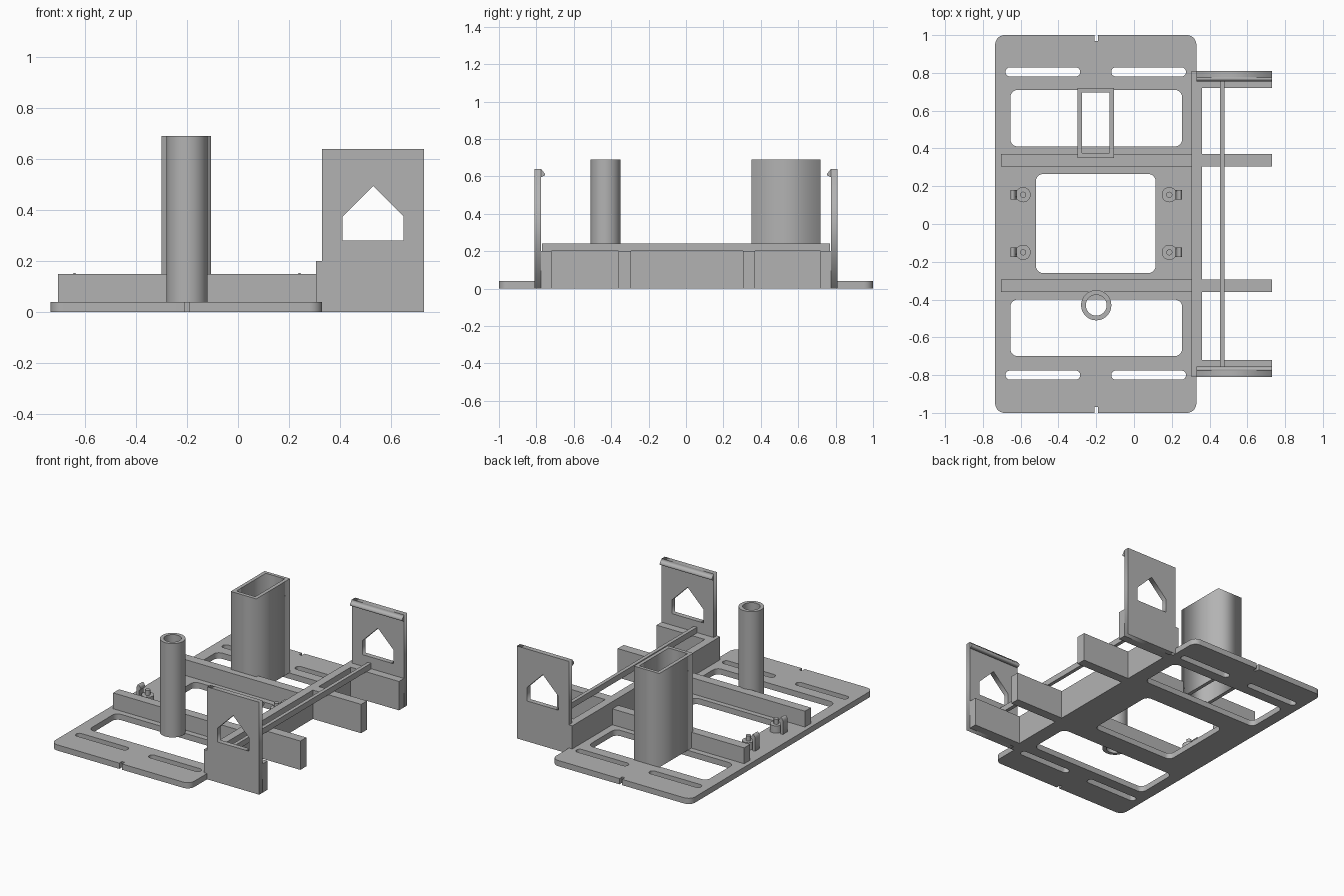
import bpy, bmesh
from math import sin, cos, pi
from mathutils import Matrix

cube = bpy.data.objects.get("Cube")
if cube:
    bpy.data.objects.remove(cube, do_unlink=True)

grey = bpy.data.materials.new("plain_grey")
grey.use_nodes = True
COLOUR = (0.45, 0.45, 0.45, 1)
grey.diffuse_color = COLOUR
grey.node_tree.nodes["Principled BSDF"].inputs["Base Color"].default_value = COLOUR


def add_object(name, mesh, smooth=False):
    mesh.materials.clear()
    mesh.materials.append(grey)
    obj = bpy.data.objects.new(name, mesh)
    bpy.context.collection.objects.link(obj)
    if smooth:
        bpy.ops.object.select_all(action="DESELECT")
        obj.select_set(True)
        bpy.context.view_layer.objects.active = obj
        bpy.ops.object.shade_smooth_by_angle(angle=pi / 6)
    return obj


def block(name, x0, x1, y0, y1, z0, z1):
    bm = bmesh.new()
    size = Matrix.Diagonal((x1 - x0, y1 - y0, z1 - z0, 1))
    move = Matrix.Translation(((x0 + x1) / 2, (y0 + y1) / 2, (z0 + z1) / 2))
    bmesh.ops.create_cube(bm, size=1, matrix=move @ size)
    mesh = bpy.data.meshes.new(name)
    bm.to_mesh(mesh)
    bm.free()
    return add_object(name, mesh)


def extrude(name, loops, low, high, turn=Matrix.Identity(4), smooth=False):
    """Fill the first loop, leave the others as holes, and extrude from low to high."""
    curve = bpy.data.curves.new(name, "CURVE")
    curve.dimensions = "2D"
    curve.fill_mode = "BOTH"
    curve.extrude = (high - low) / 2
    for loop in loops:
        spline = curve.splines.new("POLY")
        spline.points.add(len(loop) - 1)
        for point, (u, v) in zip(spline.points, loop):
            point.co = (u, v, 0, 1)
        spline.use_cyclic_u = True
    helper = bpy.data.objects.new(name + "_outline", curve)
    bpy.context.collection.objects.link(helper)
    graph = bpy.context.evaluated_depsgraph_get()
    mesh = bpy.data.meshes.new_from_object(helper.evaluated_get(graph))
    bpy.data.objects.remove(helper, do_unlink=True)
    mesh.name = name
    mesh.transform(turn @ Matrix.Translation((0, 0, (low + high) / 2)))
    bm = bmesh.new()
    bm.from_mesh(mesh)
    bmesh.ops.remove_doubles(bm, verts=bm.verts, dist=0.0001)
    bmesh.ops.recalc_face_normals(bm, faces=bm.faces)
    bm.to_mesh(mesh)
    bm.free()
    return add_object(name, mesh, smooth)


def rectangle(x0, x1, y0, y1):
    return [(x0, y0), (x1, y0), (x1, y1), (x0, y1)]


def rounded(x0, x1, y0, y1, r, steps=8):
    centres = [(x1 - r, y0 + r), (x1 - r, y1 - r), (x0 + r, y1 - r), (x0 + r, y0 + r)]
    return [(cx + r * cos(a), cy + r * sin(a))
            for i, (cx, cy) in enumerate(centres)
            for a in [(i - 1 + s / steps) * pi / 2 for s in range(steps + 1)]]


def circle(x, y, r, count=48):
    return [(x + r * cos(2 * pi * i / count), y + r * sin(2 * pi * i / count))
            for i in range(count)]


STAND_X = -0.2   # centre line of the base plate
BASE_TOP = 0.04
RIB_TOP = 0.2

# Upright planes: profile (u, v) to (x, z), or to (y, z)
TO_XZ = Matrix(((1, 0, 0, 0), (0, 0, 1, 0), (0, 1, 0, 0), (0, 0, 0, 1)))
TO_YZ = Matrix(((0, 0, 1, 0), (1, 0, 0, 0), (0, 1, 0, 0), (0, 0, 0, 1)))

# Base plate with end notches, windows and slots
outline = rounded(-0.735, 0.33, -1, 1, 0.05)
half = len(outline) // 2
notch = [(STAND_X + 0.01, 1), (STAND_X + 0.01, 0.97), (STAND_X - 0.01, 0.97), (STAND_X - 0.01, 1)]
outline = outline[:half] + notch + outline[half:] + [(2 * STAND_X - x, -y) for x, y in notch]
holes = [rounded(-0.52, 0.115, -0.26, 0.265, 0.04),
         rounded(-0.655, 0.255, 0.41, 0.71, 0.04),
         rounded(-0.655, 0.255, -0.7, -0.4, 0.04)]
for y in (-0.8, 0.805):
    for x in (-0.68, -0.12):
        holes.append(rounded(x, x + 0.395, y - 0.024, y + 0.024, 0.023))
extrude("base_plate", [outline] + holes, 0, BASE_TOP, smooth=True)

# Cross beams with the ribs in line with them
for side, y in (("front", -0.36), ("back", 0.305)):
    block(side + "_cross_beam", -0.705, 0.305, y, y + 0.065, BASE_TOP, 0.15)
    block(side + "_inner_rib", 0.36, 0.73, y, y + 0.065, 0, RIB_TOP)

# Side wall and the thin rail resting on the ribs
block("side_wall", 0.305, 0.36, -0.81, 0.81, 0, RIB_TOP)
block("top_rail", 0.455, 0.48, -0.77, 0.77, RIB_TOP, 0.24)

# End panels with house-shaped openings, hooked lips and outer ribs
house = [(0.41, 0.28), (0.65, 0.28), (0.65, 0.375), (0.53, 0.495), (0.41, 0.375)]
lip = [(0.775, 0.64), (0.755, 0.615), (0.755, 0.605), (0.775, 0.595)]
for side, s in (("front", -1), ("back", 1)):
    low, high = sorted((s * 0.775, s * 0.81))
    extrude(side + "_end_panel", [rectangle(0.33, 0.73, 0, 0.64), house], low, high, TO_XZ)
    extrude(side + "_panel_lip", [[(s * y, z) for y, z in lip]], 0.33, 0.73, TO_YZ)
    low, high = sorted((s * 0.72, s * 0.775))
    block(side + "_outer_rib", 0.36, 0.73, low, high, 0, RIB_TOP)

# Round tube and square tube
extrude("round_tube", [circle(STAND_X, -0.43, 0.08), circle(STAND_X, -0.43, 0.055)],
        BASE_TOP, 0.69, smooth=True)
extrude("square_tube", [rectangle(-0.3, -0.105, 0.35, 0.72), rectangle(-0.275, -0.13, 0.375, 0.697)],
        BASE_TOP, 0.69)

# Four mounting posts, each with a pin and a snap clip on its outer side
clip = [(0.455, BASE_TOP), (0.455, 0.135), (0.445, 0.153), (0.437, 0.153),
        (0.42, 0.125), (0.435, 0.115), (0.435, BASE_TOP)]
for s, side in ((-1, "right"), (1, "left")):
    for y, end in ((-0.15, "front"), (0.155, "back")):
        x = STAND_X + s * 0.387
        name = end + "_" + side
        extrude(name + "_post", [circle(x, y, 0.04, 32)], BASE_TOP, 0.09, smooth=True)
        extrude(name + "_pin", [circle(x, y, 0.016, 24)], 0.09, 0.125, smooth=True)
        extrude(name + "_clip", [[(STAND_X + s * u, z) for u, z in clip]],
                y - 0.025, y + 0.025, TO_XZ)
